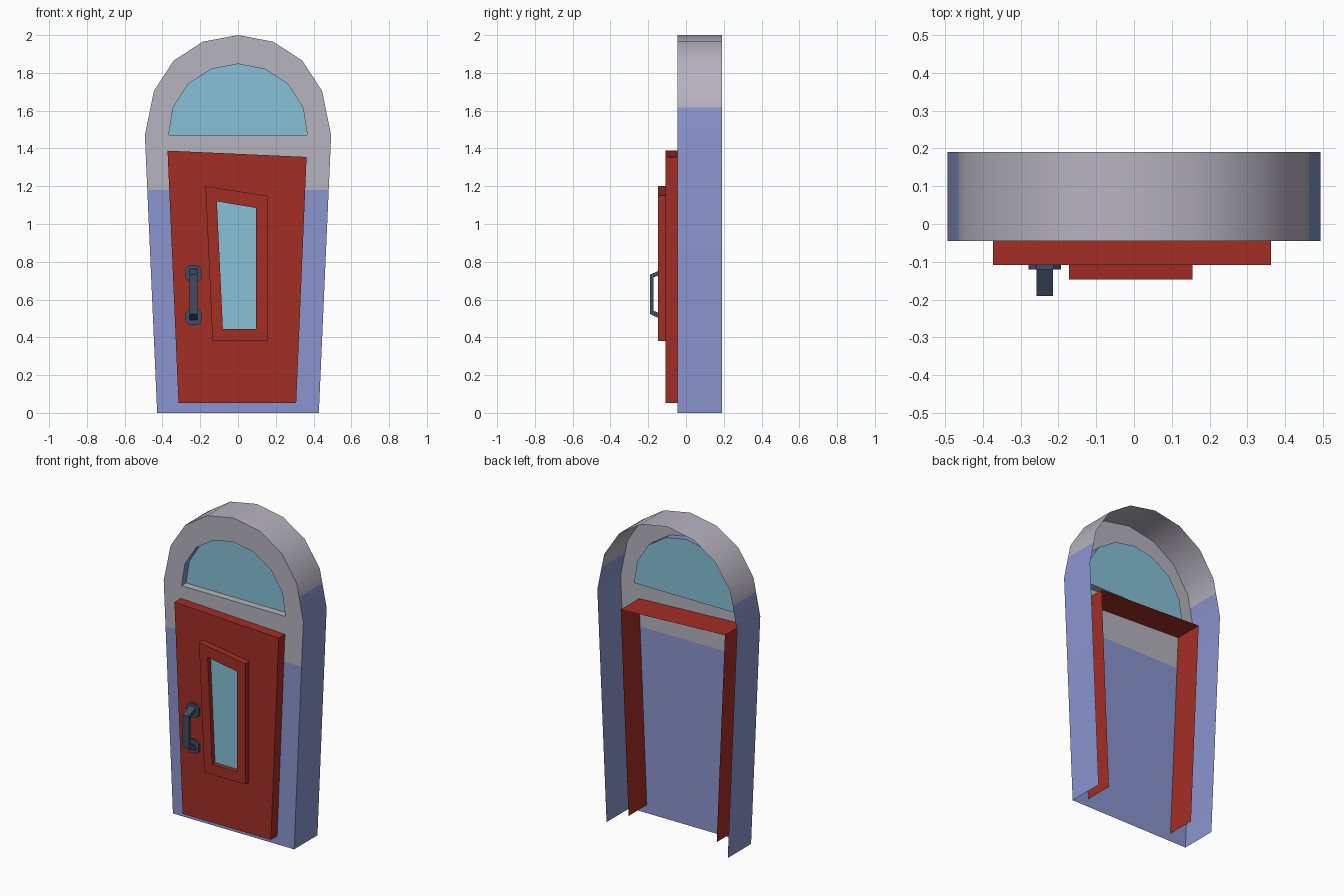
import bpy, bmesh, math

cube = bpy.data.objects.get("Cube")
if cube:
    bpy.data.objects.remove(cube, do_unlink=True)


def material(name, rgb):
    lin = [((c / 255 + 0.055) / 1.055) ** 2.4 for c in rgb] + [1]
    m = bpy.data.materials.new(name)
    m.use_nodes = True
    m.diffuse_color = lin
    bsdf = m.node_tree.nodes["Principled BSDF"]
    bsdf.inputs["Base Color"].default_value = lin
    bsdf.inputs["Roughness"].default_value = 0.8
    return m


RED = material("red paint", (163, 46, 37))
BLUE = material("blue wall", (138, 149, 206))
GRAY = material("gray wall", (182, 179, 190))
GLASS = material("pale glass", (134, 193, 214))
SLATE = material("dark slate", (63, 76, 101))


def at(outline, y):
    return [(x, y, z) for x, z in outline]


def mirrored(half):
    """Outline from the left foot over the crown to the right foot."""
    return half + [(-x, z) for x, z in reversed(half) if x > 0]


def build(name, loops, mat, closed=True, caps=(), split=None, upper=None):
    """Bridge loops in order, cap chosen loops; recolour above height split."""
    bm = bmesh.new()
    rings = [[bm.verts.new(p) for p in loop] for loop in loops]
    n = len(loops[0])
    for a, b in zip(rings, rings[1:]):
        for i in range(n if closed else n - 1):
            j = (i + 1) % n
            bm.faces.new((a[i], a[j], b[j], b[i]))
    for c in caps:
        bm.faces.new(rings[c])
    mesh = bpy.data.meshes.new(name)
    mesh.materials.append(mat)
    if split is not None:
        mesh.materials.append(upper)
        bmesh.ops.bisect_plane(bm, geom=bm.verts[:] + bm.edges[:] + bm.faces[:],
                               plane_co=(0, 0, split), plane_no=(0, 0, 1))
        for f in bm.faces:
            f.material_index = int(f.calc_center_median().z > split)
    bmesh.ops.recalc_face_normals(bm, faces=bm.faces[:])
    bm.to_mesh(mesh)
    bm.free()
    ob = bpy.data.objects.new(name, mesh)
    bpy.context.collection.objects.link(ob)
    return ob


FRONT, BACK = -0.045, 0.19
DOOR, PANEL = -0.108, -0.147
GLASS_Y = 0.0

# Outer arch and fanlight outlines
arch = mirrored([(0.493, 1.47), (0.445, 1.705), (0.34, 1.865), (0.187, 1.965), (0, 2)])
fan = mirrored([(0.367, 1.47), (0.344, 1.615), (0.265, 1.74), (0.142, 1.82), (0, 1.847)])
foot = 0.428
shell = [(foot, 0)] + arch + [(-foot, 0)]

# Wall shell, open at the back and below
wall = build("wall_sides", [at(shell, FRONT), at(shell, BACK)], BLUE,
             closed=False, split=1.618, upper=GRAY)
build("front_arch", [at(arch, FRONT), at(fan, FRONT)], GRAY, closed=False)
lower = [(foot, 0), arch[0], arch[-1], (-foot, 0)]
build("front_wall", [at(lower, FRONT)], BLUE, caps=[0], split=1.18, upper=GRAY)

# Fanlight with its reveal and sill
reveal = build("fanlight_reveal", [at(fan, FRONT), at(fan, GLASS_Y)], BLUE, closed=False)
sill = [fan[0], fan[-1]]
build("fanlight_sill", [at(sill, FRONT), at(sill, GLASS_Y)], GRAY, closed=False)
build("fanlight_glass", [at(fan, GLASS_Y)], GLASS, caps=[0])

# Crooked door, open at the back
door = [(0.308, 0.052), (0.363, 1.355), (-0.373, 1.388), (-0.315, 0.052)]
build("door", [at(door, 0.14), at(door, DOOR)], RED, closed=False, caps=[1])

# Raised window frame and pane
outer = [(0.155, 0.38), (0.155, 1.15), (-0.172, 1.2), (-0.135, 0.38)]
inner = [(0.096, 0.445), (0.096, 1.085), (-0.112, 1.12), (-0.08, 0.445)]
PANE = PANEL + 0.03
build("window_frame", [at(outer, DOOR), at(outer, PANEL), at(inner, PANEL), at(inner, PANE)], RED)
build("window_pane", [at(inner, PANE)], GLASS, caps=[0])

# Handle plates with cut corners
HX = -0.236
for label, z in (("upper", 0.738), ("lower", 0.508)):
    w, h, c = 0.043, 0.044, 0.02
    quarter = [(w, h - c), (w - c, h)]
    half = quarter + [(-x, dz) for x, dz in reversed(quarter)]
    octagon = half + [(-x, -dz) for x, dz in half]
    plate = [(HX + x, z + dz) for x, dz in octagon]
    build(label + "_handle_plate", [at(plate, DOOR), at(plate, -0.121)], SLATE, caps=[1])

# Handle grip: a bent bar reaching out from the plates
grip = [(-0.12, 0.763), (-0.19, 0.732), (-0.19, 0.523), (-0.12, 0.49),
        (-0.12, 0.52), (-0.172, 0.54), (-0.172, 0.718), (-0.12, 0.735)]
build("handle_grip", [[(HX + s * 0.022, y, z) for y, z in grip] for s in (-1, 1)],
      SLATE, caps=[0, 1])

# Smooth the curved surfaces
bpy.ops.object.select_all(action="DESELECT")
for ob in (wall, reveal):
    ob.select_set(True)
bpy.context.view_layer.objects.active = wall
bpy.ops.object.shade_smooth_by_angle(angle=math.radians(35))
